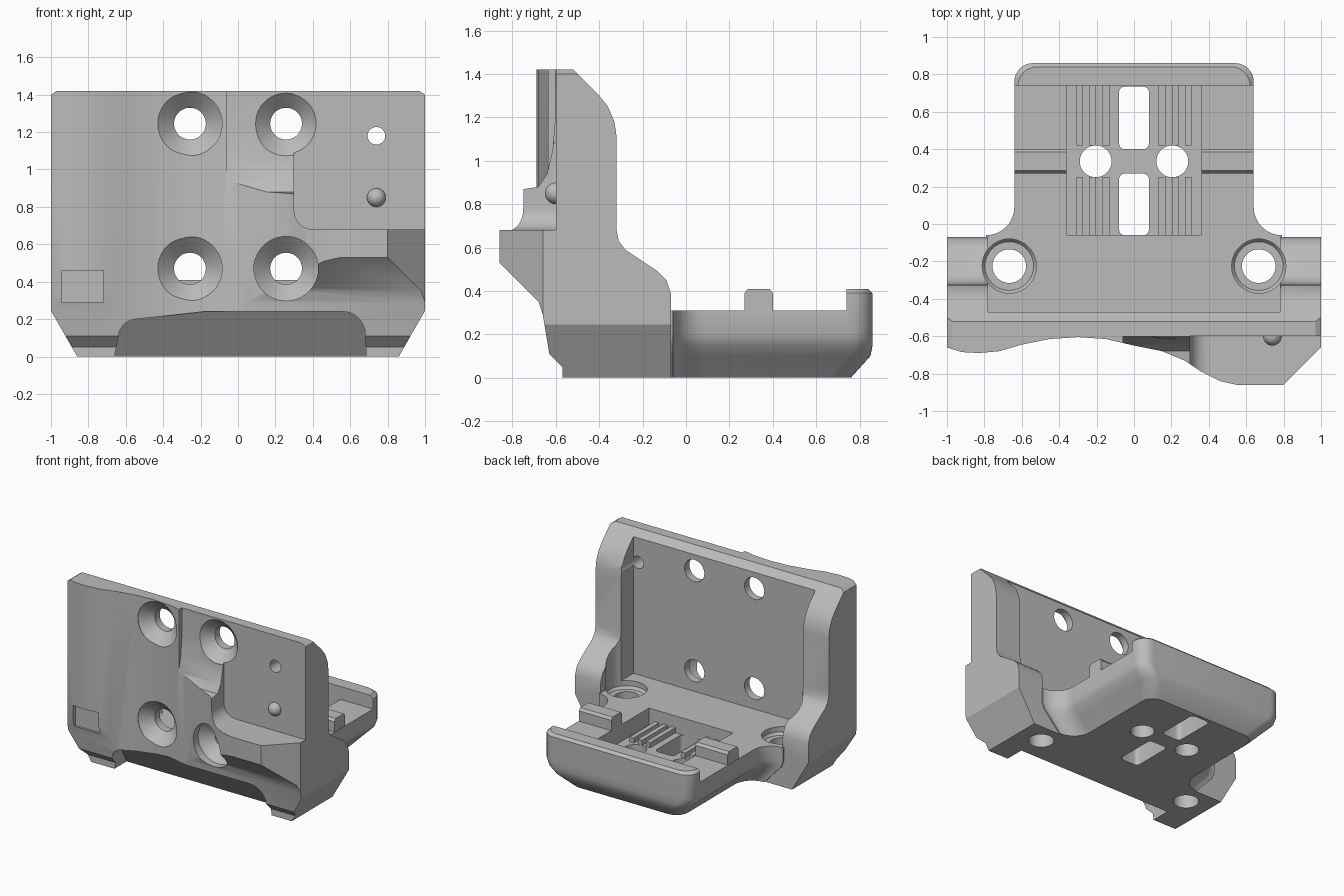
import bpy, bmesh, math
from mathutils import Vector

if "Cube" in bpy.data.objects:
    bpy.data.objects.remove(bpy.data.objects["Cube"], do_unlink=True)

grey = bpy.data.materials.new("plain_grey")
grey.use_nodes = True
grey.diffuse_color = (0.5, 0.5, 0.5, 1)
grey.node_tree.nodes["Principled BSDF"].inputs["Base Color"].default_value = (0.5, 0.5, 0.5, 1)


def loft(name, rings):
    """Closed solid through rings of matching 3D points."""
    bm = bmesh.new()
    vs = [[bm.verts.new(p) for p in ring] for ring in rings]
    n = len(vs[0])
    for a, b in zip(vs, vs[1:]):
        for i in range(n):
            j = (i + 1) % n
            bm.faces.new((a[i], a[j], b[j], b[i]))
    bm.faces.new(vs[0])
    bm.faces.new(vs[-1])
    bmesh.ops.recalc_face_normals(bm, faces=bm.faces)
    mesh = bpy.data.meshes.new(name)
    bm.to_mesh(mesh)
    bm.free()
    mesh.materials.append(grey)
    ob = bpy.data.objects.new(name, mesh)
    bpy.context.collection.objects.link(ob)
    return ob


def prism(name, axis, pts, lo, hi):
    """Extrude a 2D outline along an axis."""
    def place(p, h):
        q = list(p)
        q.insert("xyz".index(axis), h)
        return Vector(q)
    return loft(name, [[place(p, h) for p in pts] for h in (lo, hi)])


def box(name, x0, x1, y0, y1, z0, z1):
    return prism(name, "z", [(x0, y0), (x1, y0), (x1, y1), (x0, y1)], z0, z1)


def arc(cx, cy, r, a0, a1, n=8):
    angles = [math.radians(a0 + (a1 - a0) * i / n) for i in range(n + 1)]
    return [(cx + r * math.cos(a), cy + r * math.sin(a)) for a in angles]


def turned(name, axis, u, v, steps):
    """Round solid: steps are (height along axis, radius)."""
    rings = []
    for h, r in steps:
        ring = []
        for p in arc(u, v, r, 0, 360, 40)[:-1]:
            q = list(p)
            q.insert("xyz".index(axis), h)
            ring.append(q)
        rings.append(ring)
    return loft(name, rings)


def combine(target, other, op="DIFFERENCE"):
    mod = target.modifiers.new("join", "BOOLEAN")
    mod.operation, mod.solver, mod.object = op, "EXACT", other
    bpy.context.view_layer.objects.active = target
    bpy.ops.object.modifier_apply(modifier=mod.name)
    bpy.data.objects.remove(other, do_unlink=True)


# Upright body: side outline, plan outline and front outline intersected
side = [(-.57, 0), (-.57, .05), (-.63, .11), (-.66, .29), (-.68, .35), (-.86, .53),
        (-.9, .6), (-.9, 1.42), (-.52, 1.42), (-.4, 1.3)]
side += [(-.36, 1.25), (-.33, 1.18), (-.32, 1.11), (-.32, .68), (-.31, .63), (-.28, .59),
         (-.13, .49), (-.09, .45), (-.07, .39), (-.07, 0)]
body = prism("bracket_body", "x", side, -1.1, 1.1)
plan = [(-1, -.66), (-.92, -.685), (-.83, -.69), (-.72, -.68), (-.6, -.645), (-.45, -.615),
        (-.3, -.605), (-.15, -.615), (0, -.65), (.15, -.68), (.27, -.73), (.36, -.79),
        (.46, -.84), (.55, -.86), (.8, -.86), (1, -.66), (1, .1), (-1, .1)]
combine(body, prism("plan", "z", plan, -.1, 1.6), "INTERSECT")
half = [(.86, 0), (1, .245), (1, 1.4), (.97, 1.42)]
front = half + [(-x, z) for x, z in reversed(half)]
combine(body, prism("front", "y", front, -1.2, .3), "INTERSECT")

# Stepped front face: flat upper corner, scooped channel, small side notch
flat = arc(.4, .78, .1, 180, 270) + [(1.2, .68), (1.2, 1.6), (.3, 1.6)]
combine(body, prism("flat_cut", "y", flat, -1.2, -.6))
scoop = [(-1, .83), (-.68, .88), (-.64, .94), (-.615, 1.05), (-.602, 1.2), (-.602, 1.6), (-1, 1.6)]
combine(body, prism("scoop_cut", "x", scoop, -.06, .35))
combine(body, box("notch_cut", -.94, -.72, -1, -.645, .29, .46))

# Sloping hollow under the front edge
hollow = prism("hollow", "y", [(-.66, -.1), (-.66, 0)] + arc(-.54, .1, .1, 180, 90)
               + [(-.18, .24)] + arc(.56, .12, .12, 90, 0) + [(.69, -.1)], -1, 0)
wedge = prism("wedge", "x", [(-1, -.1), (-.36, -.1), (-.42, 0), (-.6, .24), (-.62, .3), (-1, .3)], -1, 1)
combine(hollow, wedge, "INTERSECT")
combine(body, hollow)


# Tray with bevelled underside and flared neck
def tray_ring(w, end, z):
    right = [(w + .15, -.25)] + arc(w + .15, .09, .15, 270, 180) + arc(w - .1, end - .1, .1, 0, 90)
    return [(x, y, z) for x, y in right] + [(-x, y, z) for x, y in reversed(right)]


tray = loft("tray", [tray_ring(.48, .76, 0), tray_ring(.57, .85, .1), tray_ring(.62, .86, .15),
                     tray_ring(.64, .86, .2), tray_ring(.64, .86, .39), tray_ring(.62, .84, .41)])
combine(tray, box("floor_cut", -1, 1, -.4, .74, .31, .6))
combine(body, tray, "UNION")

# Rear pocket and tray channel
combine(body, box("pocket_cut", -.78, .78, -.47, .0, .31, 1.6))
combine(body, box("channel_cut", -.36, .36, -.06, .74, .18, .6))
for s in (-1, 1):
    lo, hi = sorted((s * .36, s * .638))
    bar = [(.27, .25), (.27, .39), (.285, .41), (.385, .41), (.4, .39), (.4, .25)]
    combine(body, prism("cross_bar", "x", bar, lo, hi), "UNION")
    # Lengthwise ribs, split by the plain middle strip
    for x in (.15, .22, .29):
        for y0, y1 in ((-.08, .25), (.42, .76)):
            combine(body, box("rib", s * x - .018, s * x + .018, y0, y1, .15, .22), "UNION")

# Slots through the tray
for y0, y1 in ((-.06, .27), (.4, .735)):
    slot = []
    for cx, cy, a in ((.05, y1 - .03, 0), (-.05, y1 - .03, 90),
                      (-.05, y0 + .03, 180), (.05, y0 + .03, 270)):
        slot += arc(cx, cy, .03, a, a + 90, 4)
    combine(body, prism("slot_cut", "z", slot, -.1, .5))

# Vertical screw holes, front countersunk holes
for s in (-1, 1):
    combine(body, turned("tray_hole", "z", s * .205, .335, [(-.1, .085), (.5, .085)]))
    combine(body, turned("base_hole", "z", s * .667, -.225,
                         [(-.1, .09), (.25, .09), (.25, .13), (.27, .145), (1, .145)]))
    for z in (1.245, .47):
        combine(body, turned("sink_hole", "y", s * .257, z,
                             [(-1, .172), (-.61, .172), (-.53, .085), (-.3, .085)]))
combine(body, turned("pin_hole", "y", .74, 1.18, [(-1, .047), (-.3, .047)]))

# Round locating stud
bpy.ops.mesh.primitive_uv_sphere_add(segments=32, ring_count=16, radius=.05, location=(.74, -.6, .85))
stud = bpy.context.object
stud.name = "locating_stud"
stud.data.materials.append(grey)

# Smooth shading with crisp edges
bpy.ops.object.select_all(action="DESELECT")
for ob in (body, stud):
    ob.select_set(True)
bpy.context.view_layer.objects.active = body
bpy.ops.object.shade_smooth_by_angle(angle=math.radians(28))
